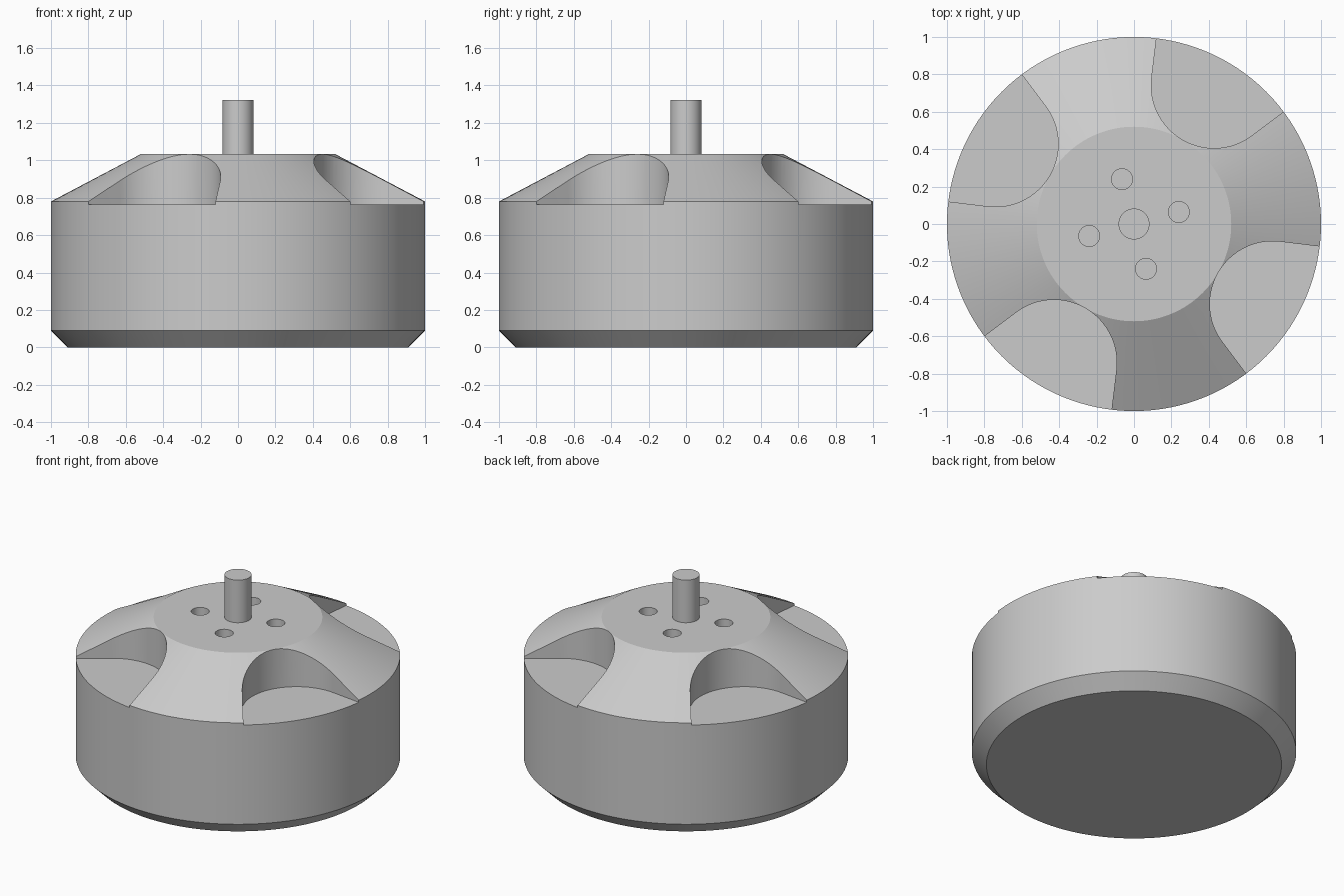
import bpy, bmesh
from math import sin, cos, pi, radians

if "Cube" in bpy.data.objects:
    bpy.data.objects.remove(bpy.data.objects["Cube"])


def finish(bm, name):
    bmesh.ops.recalc_face_normals(bm, faces=bm.faces)
    me = bpy.data.meshes.new(name)
    bm.to_mesh(me)
    bm.free()
    ob = bpy.data.objects.new(name, me)
    bpy.context.collection.objects.link(ob)
    return ob


def lathe(name, profile, segs):
    """Closed solid of revolution from (radius, z) points."""
    bm = bmesh.new()
    rings = [[bm.verts.new((r * cos(2 * pi * i / segs), r * sin(2 * pi * i / segs), z))
              for i in range(segs)] for r, z in profile]
    for a, b in zip(rings, rings[1:]):
        for i in range(segs):
            j = (i + 1) % segs
            bm.faces.new((a[i], a[j], b[j], b[i]))
    bm.faces.new(rings[0][::-1])
    bm.faces.new(rings[-1])
    return finish(bm, name)


def prism(bm, outline, z0, z1):
    lo = [bm.verts.new((x, y, z0)) for x, y in outline]
    hi = [bm.verts.new((x, y, z1)) for x, y in outline]
    n = len(outline)
    bm.faces.new(lo[::-1])
    bm.faces.new(hi)
    for i in range(n):
        j = (i + 1) % n
        bm.faces.new((lo[i], lo[j], hi[j], hi[i]))


def smooth(ob):
    bpy.ops.object.select_all(action='DESELECT')
    ob.select_set(True)
    bpy.context.view_layer.objects.active = ob
    bpy.ops.object.shade_smooth_by_angle(angle=radians(22))


# Bell housing with chamfered base and conical top
housing = lathe("motor_housing",
                [(0.91, 0), (1, 0.09), (1, 0.78), (0.52, 1.033)], 128)

# Cutters: four rounded vents with radial sides, and four screw holes
bm = bmesh.new()
half, dist = radians(23.1), 0.856
rad = dist * sin(half)
for k in range(4):
    mid = radians(60 + 90 * k)
    c = (dist * cos(mid), dist * sin(mid))
    start, sweep = mid + pi / 2 + half, pi - 2 * half
    vent = [(1.3 * cos(mid + half), 1.3 * sin(mid + half))]
    for i in range(33):
        a = start + sweep * i / 32
        vent.append((c[0] + rad * cos(a), c[1] + rad * sin(a)))
    vent.append((1.3 * cos(mid - half), 1.3 * sin(mid - half)))
    prism(bm, vent, 0.765, 1.2)

    h = radians(15 + 90 * k)
    prism(bm, [(0.248 * cos(h) + 0.056 * cos(2 * pi * i / 32),
                0.248 * sin(h) + 0.056 * sin(2 * pi * i / 32)) for i in range(32)],
          0.8, 1.2)
cutter = finish(bm, "vent_and_hole_cutter")
cutter.hide_render = True

cut = housing.modifiers.new("cut", 'BOOLEAN')
cut.operation = 'DIFFERENCE'
cut.solver = 'EXACT'
cut.object = cutter
bpy.context.view_layer.objects.active = housing
bpy.ops.object.modifier_apply(modifier="cut")
bpy.data.objects.remove(cutter)
smooth(housing)

# Output shaft
shaft = lathe("shaft", [(0.083, 1.0), (0.083, 1.323)], 48)
smooth(shaft)
